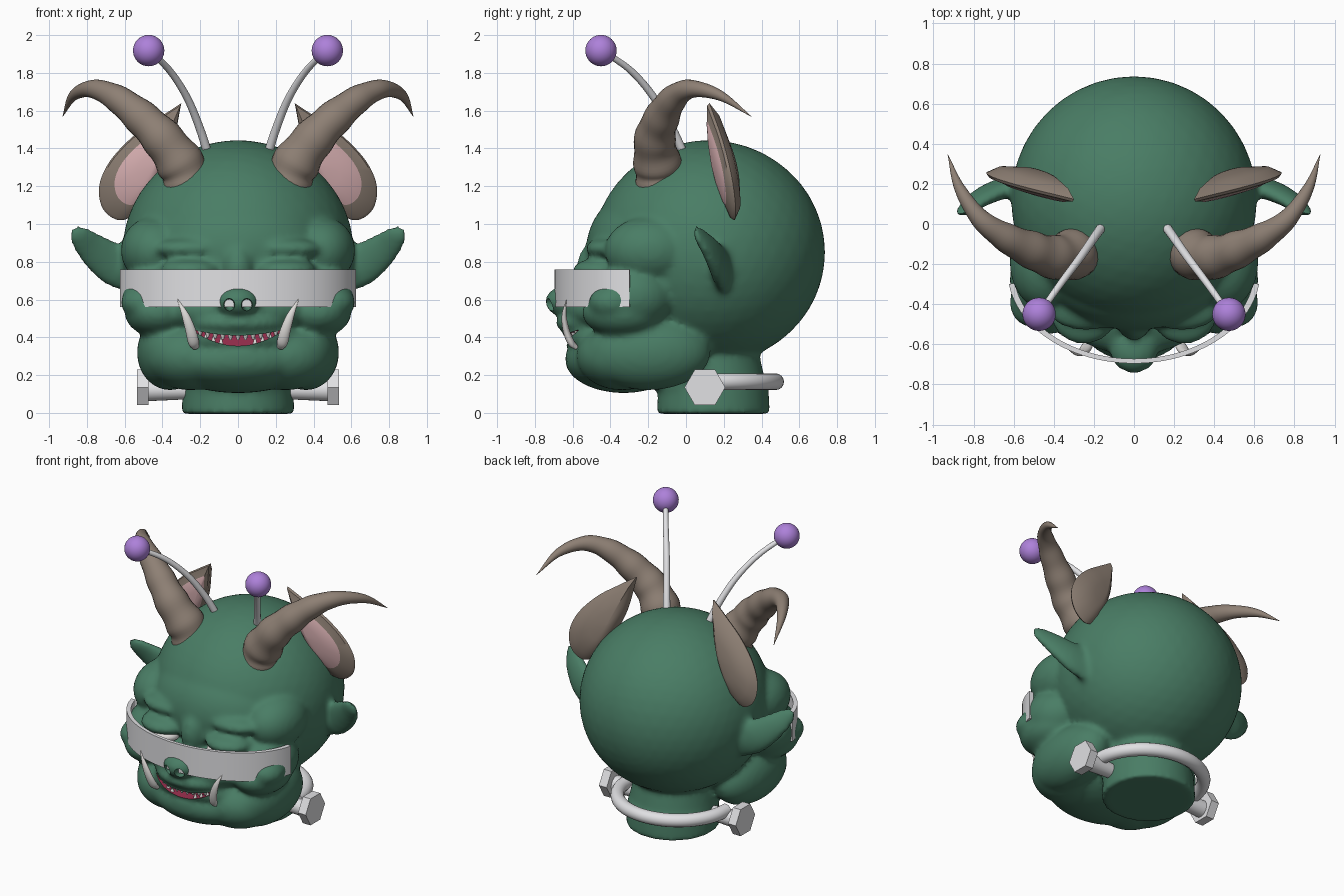
import bpy, bmesh
from math import sin, cos, pi, radians
from mathutils import Vector, Matrix

if "Cube" in bpy.data.objects:
    bpy.data.objects.remove(bpy.data.objects["Cube"])


def material(name, rgb):
    m = bpy.data.materials.new(name)
    m.use_nodes = True
    m.diffuse_color = (*rgb, 1)
    m.node_tree.nodes["Principled BSDF"].inputs["Base Color"].default_value = (*rgb, 1)
    return m


GREEN = material("green skin", (0.067, 0.205, 0.13))
BROWN = material("brown horn", (0.27, 0.215, 0.175))
METAL = material("light metal", (0.75, 0.75, 0.77))
PURPLE = material("purple", (0.42, 0.22, 0.7))
PINK = material("pink", (0.7, 0.44, 0.45))
RED = material("mouth red", (0.34, 0.03, 0.08))
TOOTH = material("tooth white", (0.75, 0.73, 0.71))


def finish(name, bm, mats, mirror=False, smooth=True):
    """Turn a bmesh into an object, with optional left/right mirroring."""
    bmesh.ops.recalc_face_normals(bm, faces=bm.faces)
    for f in bm.faces:
        f.smooth = smooth
    me = bpy.data.meshes.new(name)
    bm.to_mesh(me)
    bm.free()
    for m in mats:
        me.materials.append(m)
    if smooth:
        me.set_sharp_from_angle(angle=radians(40))
    ob = bpy.data.objects.new(name, me)
    bpy.context.collection.objects.link(ob)
    if mirror:
        mod = ob.modifiers.new("mirror", 'MIRROR')
        mod.use_mirror_merge = False
    return ob


def ball(bm, center, radii, sub=4):
    mat = Matrix.Translation(center) @ Matrix.Diagonal((*radii, 1))
    bmesh.ops.create_icosphere(bm, subdivisions=sub, radius=1, matrix=mat)


def cone(bm, a, b, r1, r2, sides):
    a, b = Vector(a), Vector(b)
    d = b - a
    mat = Matrix.Translation((a + b) / 2) @ d.to_track_quat('Z', 'Y').to_matrix().to_4x4()
    bmesh.ops.create_cone(bm, cap_ends=True, segments=sides, radius1=r1,
                          radius2=r2, depth=d.length, matrix=mat)


def loft(bm, rings):
    """Skin closed rings of points, cap both ends; returns faces by step."""
    vs = [[bm.verts.new(p) for p in ring] for ring in rings]
    n = len(vs[0])
    steps = [[bm.faces.new((a[i], a[(i + 1) % n], b[(i + 1) % n], b[i]))
              for i in range(n)] for a, b in zip(vs, vs[1:])]
    bm.faces.new(vs[0])
    steps.append([bm.faces.new(vs[-1])])
    return steps


def spline(pts, per=8):
    """Catmull-Rom samples through points of any dimension."""
    p = [Vector(q) for q in pts]
    p = [2 * p[0] - p[1]] + p + [2 * p[-1] - p[-2]]
    out = []
    for a, b, c, d in zip(p, p[1:], p[2:], p[3:]):
        for k in range(per):
            t = k / per
            out.append((2 * b + (c - a) * t + (2 * a - 5 * b + 4 * c - d) * t * t
                        + (3 * b - a - 3 * c + d) * t ** 3) / 2)
    return out + [p[-2]]


def tube(bm, pts, flat=1, ref=(0, 1, 0), sides=16, ripple=0.0, per=8):
    """Sweep along (x, y, z, radius) points; flat squashes it along ref."""
    s = spline(pts, per)
    rings = []
    for i, q in enumerate(s):
        t = (s[min(i + 1, len(s) - 1)].xyz - s[max(i - 1, 0)].xyz).normalized()
        u = Vector(ref)
        u = (u - u.dot(t) * t).normalized()
        v = t.cross(u)
        r = max(q.w, 0.001) * (1 + ripple * (1 - i / len(s)) * sin(i * 0.85))
        rings.append([q.xyz + r * (flat * cos(2 * pi * k / sides) * u
                                   + sin(2 * pi * k / sides) * v) for k in range(sides)])
    loft(bm, rings)


# Head: overlapping masses fused into one skin
bm = bmesh.new()
CENTRE = [
    ((0, .12, .85), (.613, .617, .594)),   # cranium
    ((0, -.14, .86), (.5, .39, .36)),      # forehead
    ((0, -.28, .95), (.38, .23, .14)),     # brow
    ((0, -.1, .5), (.45, .42, .33)),       # inner fill
    ((0, -.33, .28), (.4, .31, .175)),     # jaw
    ((0, -.36, .54), (.42, .29, .15)),     # muzzle
    ((0, -.44, .475), (.29, .25, .08)),    # upper lip
    ((0, -.4, .4), (.34, .25, .12)),       # mouth fill
    ((0, -.41, .31), (.3, .23, .075)),     # lower lip
    ((0, -.63, .59), (.118, .115, .085)),  # nose
    ((0, -.47, .76), (.09, .11, .15)),     # nose bridge
]
SIDES = [
    ((.44, -.19, .86), (.18, .24, .18)),   # temple
    ((.43, -.28, .62), (.19, .22, .18)),   # cheek
    ((.42, -.33, .53), (.18, .22, .13)),   # lower cheek
    ((.51, -.39, .585), (.11, .125, .09)),  # cheek knob
    ((.36, -.2, .32), (.175, .33, .2)),    # jowl
    ((.25, -.34, .3), (.25, .24, .18)),    # jaw corner
    ((.24, -.41, .87), (.2, .12, .06)),    # brow ridge
    ((.25, -.45, .755), (.165, .15, .065)),  # eyelid
]
for c, r in CENTRE:
    ball(bm, c, r)
for s in (-1, 1):
    for (x, y, z), r in SIDES:
        ball(bm, (s * x, y, z), r)
    tube(bm, [(s * .52, .2, .74, .12), (s * .66, .175, .79, .115), (s * .77, .125, .87, .09),
              (s * .84, .07, .94, .06), (s * .875, .045, .975, .025)], flat=.45)
cone(bm, (0, .145, -.005), (0, .145, .16), .3, .29, 48)
cone(bm, (0, .13, .15), (0, .1, .5), .29, .24, 48)
head = finish("head", bm, [GREEN, RED])
mod = head.modifiers.new("fuse", 'REMESH')
mod.mode, mod.voxel_size, mod.use_smooth_shade = 'VOXEL', 0.018, True
mod = head.modifiers.new("soften", 'SMOOTH')
mod.factor, mod.iterations = 0.5, 8

# Mouth opening and nostrils, carved out of the head
bm = bmesh.new()
top = [(x / 10 * .24, .41 + .03 * (x / 10) ** 2) for x in range(-10, 11)]
low = [(x / 10 * .23, .355 + .075 * (x / 10) ** 2) for x in range(10, -11, -1)]
for step in loft(bm, [[(x, y, z) for x, z in top + low] for y in (-.8, -.55)]):
    for f in step:
        f.material_index = 1
for s in (-1, 1):
    ball(bm, (s * .047, -.74, .572), (.03, .1, .034), 3)
cutter = finish("mouth_cutter", bm, [GREEN, RED])
cutter.hide_render = True
mod = head.modifiers.new("carve", 'BOOLEAN')
mod.operation, mod.object, mod.solver = 'DIFFERENCE', cutter, 'EXACT'
bpy.context.view_layer.update()
baked = bpy.data.meshes.new_from_object(
    head.evaluated_get(bpy.context.evaluated_depsgraph_get()))
head.modifiers.clear()
head.data = baked
baked.set_sharp_from_angle(angle=radians(60))
bpy.data.objects.remove(cutter)

# Eyes behind the visor
bm = bmesh.new()
ball(bm, (.23, -.5, .7), (.11, .09, .05), 3)
finish("eyes", bm, [TOOTH], mirror=True)

# Short pointed teeth: a full upper row, lower ones toward the corners
bm = bmesh.new()
for i in range(-5, 6):
    x = i * .04
    y = -.625 + 1.2 * x * x
    lift = .6 * x * x
    cone(bm, (x, y, .43 + lift), (x, y, .385 + lift), .022, .006, 10)
for x in (-.17, -.13, -.09, .09, .13, .17):
    y = -.615 + 1.2 * x * x
    cone(bm, (x, y, .345 + 1.2 * x * x), (x, y, .39 + 1.2 * x * x), .016, .003, 10)
finish("teeth", bm, [TOOTH])

# Tusks
bm = bmesh.new()
tube(bm, [(.222, -.58, .345, .018), (.235, -.61, .375, .029), (.252, -.635, .44, .027),
          (.28, -.645, .52, .019), (.322, -.632, .605, .001)], flat=.65)
finish("tusks", bm, [TOOTH], mirror=True)

# Ridged horns
bm = bmesh.new()
tube(bm, [(.26, -.135, 1.2, .125), (.3, -.15, 1.31, .125), (.4, -.165, 1.45, .108),
          (.52, -.125, 1.57, .092), (.65, -.06, 1.67, .07), (.77, .03, 1.715, .048),
          (.87, .18, 1.68, .027), (.928, .345, 1.57, .001)], sides=24, ripple=.05)
finish("horns", bm, [BROWN], mirror=True)

# Animal ears with a raised pink inside set toward the head
bm = bmesh.new()
outline = spline([(.3, 1.64), (.42, 1.56), (.56, 1.46), (.68, 1.33), (.735, 1.2), (.715, 1.08),
                  (.63, 1.02), (.54, 1.06), (.44, 1.2), (.35, 1.4), (.3, 1.64)], 5)[:-1]
rings = []
for scale, off in [(.02, .07), (.4, .065), (.8, .04), (1, 0), (.96, -.015),
                   (.72, -.03), (.68, -.036), (.35, -.05), (.02, -.055)]:
    ring = []
    for x, z in outline:
        x = .55 - .11 * (1 - scale) + (x - .55) * scale
        z = 1.28 + .03 * (1 - scale) + (z - 1.28) * scale
        ring.append((x, .125 + .16 * (x - .3) + .13 * (1.63 - z) + off, z))
    rings.append(ring)
for step in loft(bm, rings)[5:]:
    for f in step:
        f.material_index = 1
finish("animal_ears", bm, [BROWN, PINK], mirror=True)

# Antennae and their balls
bm = bmesh.new()
tube(bm, [(.15, 0, 1.34, .024), (.2, -.07, 1.5, .022), (.27, -.17, 1.67, .02),
          (.36, -.29, 1.81, .018), (.46, -.43, 1.91, .016)])
finish("antennae", bm, [METAL], mirror=True)
bm = bmesh.new()
ball(bm, (.473, -.45, 1.918), (.083, .083, .083))
finish("antenna_balls", bm, [PURPLE], mirror=True)

# Wraparound visor
bm = bmesh.new()
rings = []
for i in range(49):
    a = radians(-82 + 164 * i / 48)
    rings.append([(.63 * k * sin(a), -.235 - .46 * k * cos(a), z)
                  for k, z in ((1, .56), (1, .76), (.95, .76), (.95, .56))])
loft(bm, rings)
finish("visor", bm, [METAL])

# Neck ring, bolt shafts and hexagonal heads
bm = bmesh.new()
tube(bm, [(.385 * cos(a), .1 + .375 * sin(a), .165, .044)
          for a in [pi * k / 12 for k in range(13)]], ref=(0, 0, 1), per=4)
finish("neck_ring", bm, [METAL])
bm = bmesh.new()
cone(bm, (.2, .1, .12), (.48, .1, .12), .045, .058, 24)
finish("bolt_shafts", bm, [METAL], mirror=True)
bm = bmesh.new()
hexagon = [(.1 + .108 * cos(k * pi / 3), .135 + .108 * sin(k * pi / 3)) for k in range(6)]
loft(bm, [[(x, y, z) for y, z in hexagon] for x in (.475, .535)])
finish("bolt_heads", bm, [METAL], mirror=True, smooth=False)
